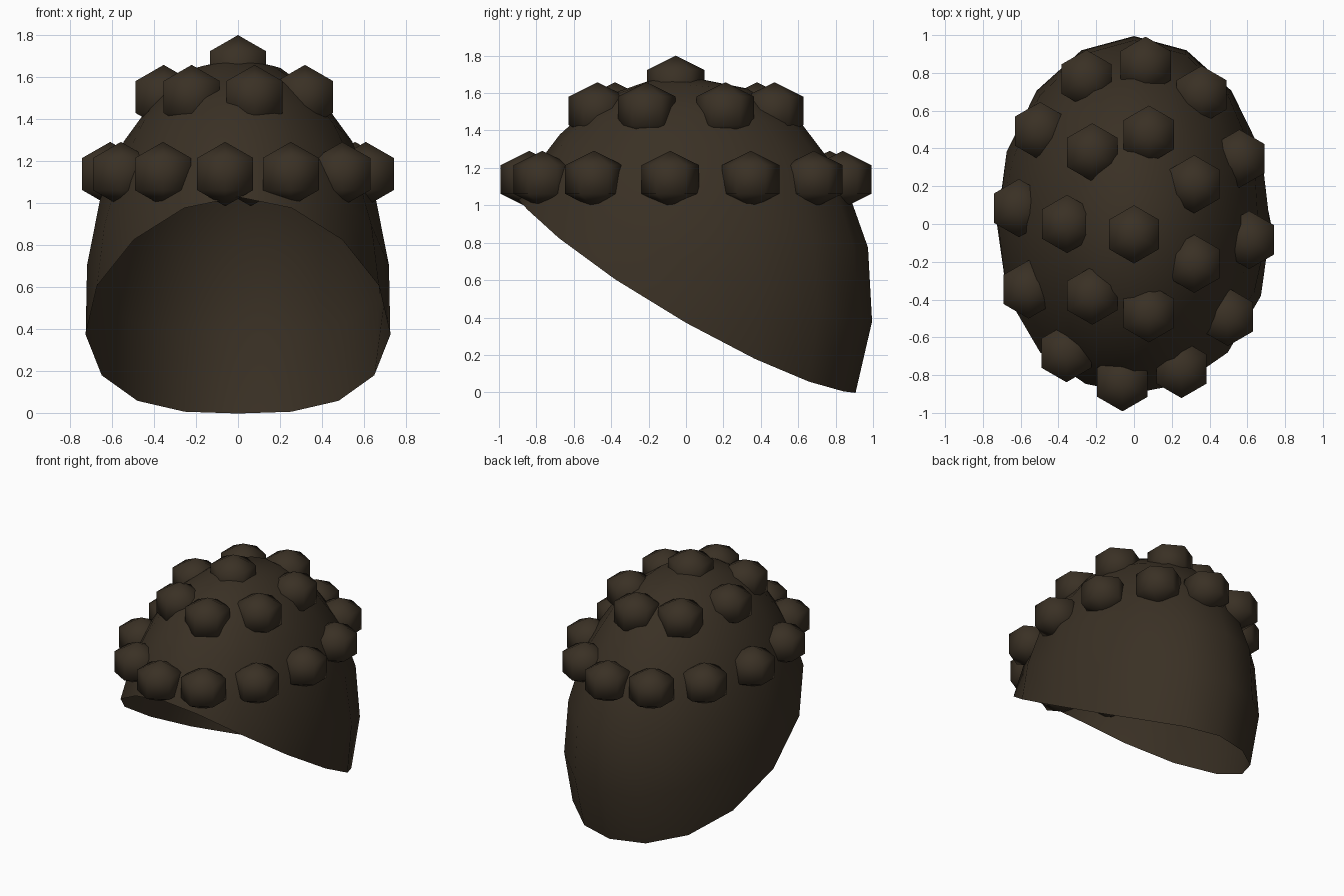
import bpy, bmesh, math

if "Cube" in bpy.data.objects:
    bpy.data.objects.remove(bpy.data.objects["Cube"])

hair = bpy.data.materials.new("dark brown")
hair.diffuse_color = (0.042, 0.030, 0.018, 1)
hair.use_nodes = True
hair.node_tree.nodes["Principled BSDF"].inputs["Base Color"].default_value = hair.diffuse_color


def finish(bm, name):
    mesh = bpy.data.meshes.new(name)
    for f in bm.faces:
        f.smooth = True
    bm.to_mesh(mesh)
    bm.free()
    mesh.materials.append(hair)
    obj = bpy.data.objects.new(name, mesh)
    bpy.context.collection.objects.link(obj)
    return obj


# Hair cap: open ellipsoid shell whose rim sweeps from forehead down to the nape
RX, RY, RZ, CZ = 0.73, 1.0, 1.19, 0.5
SEG, RINGS = 16, 6
bm = bmesh.new()
apex = bm.verts.new((0, 0, CZ + RZ))
prev = None
for r in range(1, RINGS + 1):
    ring = []
    for s in range(SEG):
        a = 2 * math.pi * s / SEG
        u = (1 - math.sin(a)) / 2              # 0 at back, 1 at front
        phi = math.radians(115 - 51.4 * u ** 1.45) * r / RINGS
        ring.append(bm.verts.new((RX * math.sin(phi) * math.cos(a),
                                  RY * math.sin(phi) * math.sin(a),
                                  CZ + RZ * math.cos(phi))))
    for s in range(SEG):
        t = (s + 1) % SEG
        if prev is None:
            bm.faces.new((apex, ring[s], ring[t]))
        else:
            bm.faces.new((prev[s], ring[s], ring[t], prev[t]))
    prev = ring
finish(bm, "hair_cap")


# Curls: squashed low-poly balls in two rows plus a crown curl
def curl(name, x, y, z):
    bm = bmesh.new()
    bmesh.ops.create_uvsphere(bm, u_segments=6, v_segments=3, radius=0.178)
    bmesh.ops.scale(bm, vec=(1, 1, 0.86), verts=bm.verts)
    finish(bm, name).location = (x, y, z)


def curl_row(name, count, start, rx, ry, z):
    for i in range(count):
        a = start + 2 * math.pi * i / count
        curl(f"{name}_{i + 1}", rx * math.cos(a), ry * math.sin(a), z)


curl_row("lower_curl", 12, -0.1, 0.612, 0.842, 1.138)
curl_row("upper_curl", 7, math.pi, 0.354, 0.485, 1.505)
curl("crown_curl", 0, -0.055, 1.647)
